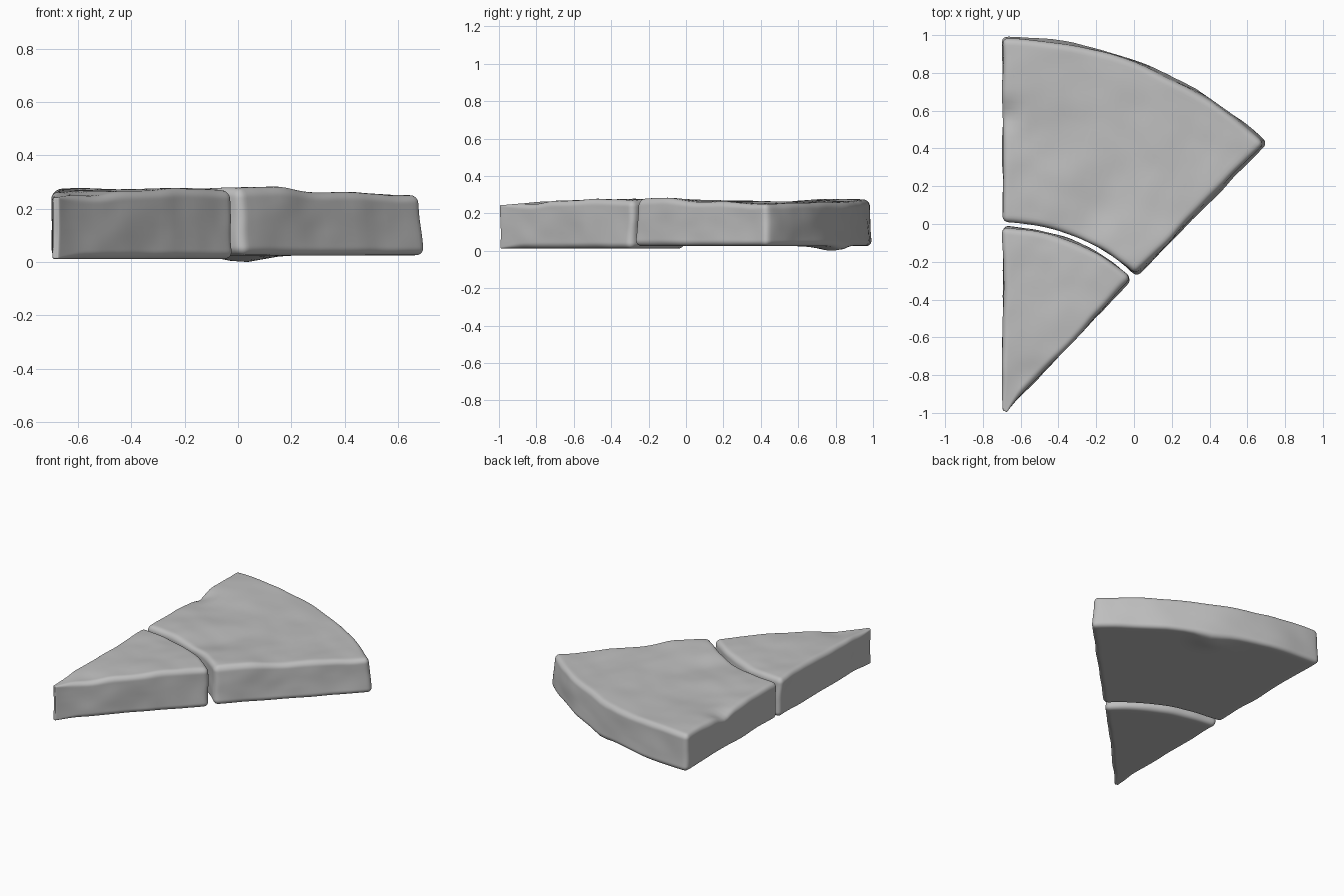
import bpy, bmesh, math
from mathutils import Vector, noise

cube = bpy.data.objects.get("Cube")
if cube:
    bpy.data.objects.remove(cube)

# Single stone colour
stone = bpy.data.materials.new("grey stone")
stone.use_nodes = True
GREY = (0.52, 0.52, 0.52, 1)
stone.diffuse_color = GREY
stone.node_tree.nodes["Principled BSDF"].inputs["Base Color"].default_value = GREY

CENTRE = Vector((-0.695, -1.015, 0))   # point where the wedge converges


def swell(x, y, bumps):
    """Sum of soft round bumps given as (x, y, radius, height)."""
    return sum(h * math.exp(-((x - bx) ** 2 + (y - by) ** 2) / r ** 2)
               for bx, by, r, h in bumps)


def clamp(v, limit):
    return max(-limit, min(limit, v))


def stone_slab(name, r0, r1, deg0, deg1, bottom, top, taper, top_bumps, bottom_bumps):
    """Worn ring-sector slab: a fine box rounded off and bent around CENTRE."""
    bm = bmesh.new()
    bmesh.ops.create_cube(bm, size=2)
    bmesh.ops.subdivide_edges(bm, edges=bm.edges[:], cuts=39, use_grid_fill=True)
    mid, half = math.radians(deg0 + deg1) / 2, math.radians(deg1 - deg0) / 2
    depth, height = (r1 - r0) / 2, (top - bottom) / 2

    for v in bm.verts:
        # crowd the vertices towards the rounded edges
        u, s, w = (math.sin(c * math.pi / 2) for c in v.co)
        r = (r0 + r1) / 2 + s * depth
        ext = Vector((r * half, depth, height))
        edge = min(0.032, ext.x * 0.5)
        q = Vector((u * ext.x, s * ext.y, w * ext.z))
        core = Vector([clamp(a, b - edge) for a, b in zip(q, ext)])
        p = core + (q - core).normalized() * edge

        # bend into the sector, leaning the right and outer walls inwards
        up = (p.z / height + 1) / 2
        radius = (r0 + r1) / 2 + p.y - taper * up * max(0, s)
        angle = mid + p.x / ext.x * half + taper * up * max(0, -u) / max(radius, 0.5)
        co = CENTRE + Vector((radius * math.cos(angle), radius * math.sin(angle), 0))
        co.z = bottom + height + p.z

        # worn, uneven faces
        co.z += up * swell(co.x, co.y, top_bumps)
        co.z += (1 - up) * swell(co.x, co.y, bottom_bumps)
        rough = noise.noise_vector(co * 4) * 0.009 + noise.noise_vector(co * 9) * 0.004
        co += Vector((rough.x, rough.y, rough.z * up))
        co.x, co.y = clamp(co.x, 0.7), clamp(co.y, 1)
        co.z = max(0, co.z)
        v.co = co

    bmesh.ops.recalc_face_normals(bm, faces=bm.faces[:])
    for f in bm.faces:
        f.smooth = True
    mesh = bpy.data.meshes.new(name)
    bm.to_mesh(mesh)
    bm.free()
    mesh.materials.append(stone)
    obj = bpy.data.objects.new(name, mesh)
    bpy.context.collection.objects.link(obj)
    return obj


# Pointed inner slab, sinking towards its tip
stone_slab("inner_slab", 0.03, 1.0, 46.6, 90, 0.012, 0.268, 0.006,
           [(-0.7, -1.05, 0.25, -0.03), (-0.35, -0.35, 0.2, 0.006),
            (-0.55, -0.8, 0.08, -0.01)],
           [])

# Broad outer slab, raised at its near corner and chipped on the left edge
stone_slab("outer_slab", 1.025, 2.012, 45.7, 90, 0.025, 0.262, 0.02,
           [(0.06, -0.15, 0.22, 0.024), (-0.6, 0.85, 0.25, 0.016),
            (-0.69, 0.57, 0.07, -0.03), (0.65, 0.42, 0.25, -0.012),
            (-0.15, 0.1, 0.1, -0.008), (-0.6, 0.1, 0.2, 0.008)],
           [(0.02, 0.78, 0.1, -0.025)])
